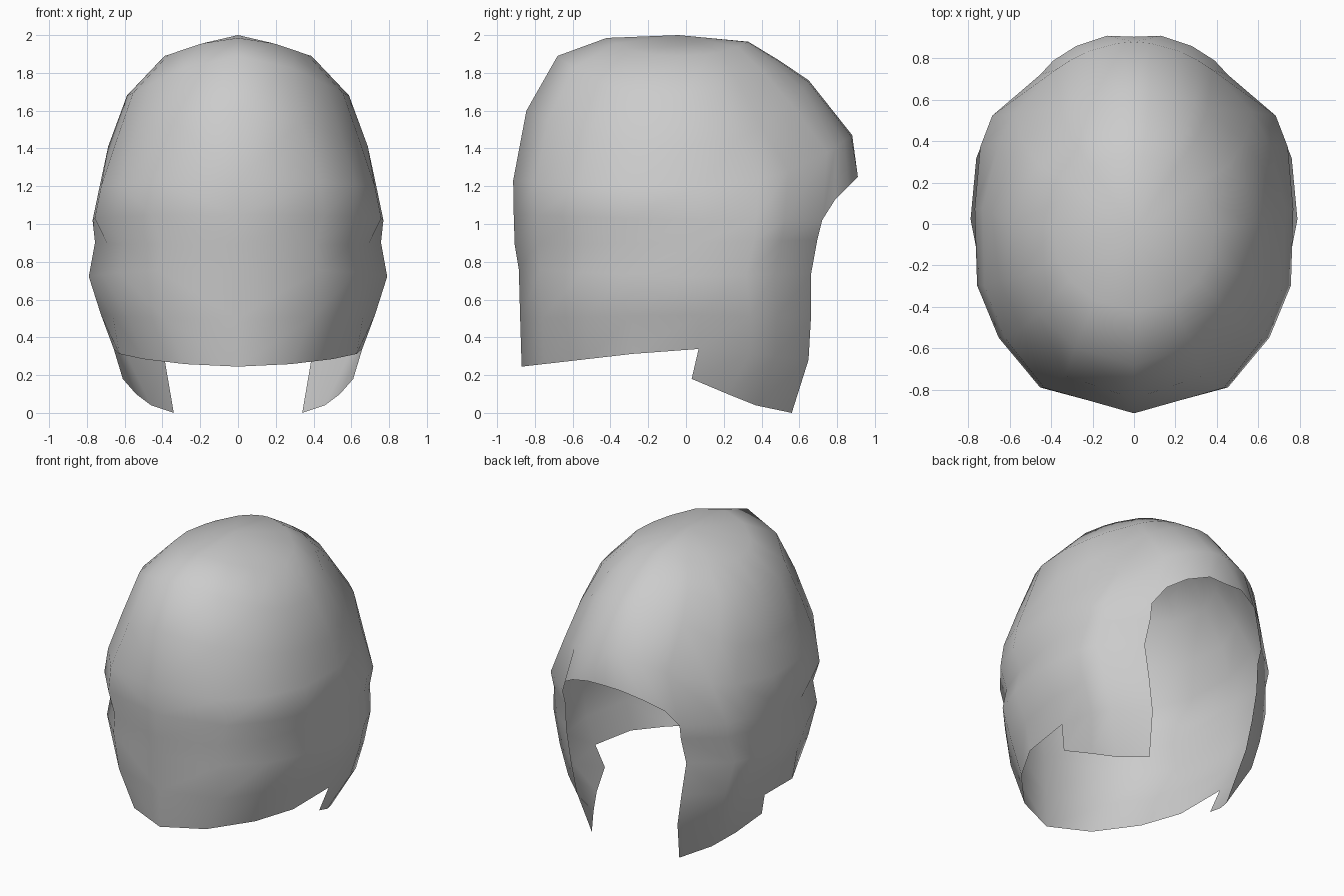
import bpy
import bmesh
from math import sin, cos, radians

cube = bpy.data.objects.get("Cube")
if cube:
    bpy.data.objects.remove(cube)

grey = bpy.data.materials.new("plain_grey")
grey.use_nodes = True
colour = (0.6, 0.6, 0.6, 1)
grey.diffuse_color = colour
grey.node_tree.nodes["Principled BSDF"].inputs["Base Color"].default_value = colour

# Columns run from the closed side (-y) round to the face opening (+y)
COLUMNS = [0, 30, 53, 71, 95, 116, 128, 148, 154, 162, 173, 180]
LAST = len(COLUMNS) - 1
EDGE = 7      # column along the side of the opening
NOTCH = 4     # column where the cheek guard starts

# Width of each column as a share of the row's half width
SIDE_TO_EDGE = [1, 0.965, 0.89, 0.59]
RIM = [0, 0.425, 0.76, 0.955] + SIDE_TO_EDGE
EAR = [0, 0.54, 0.8, 0.915] + SIDE_TO_EDGE
BROW = [0, 0.59, 0.85, 0.985] + SIDE_TO_EDGE
CROWN = [sin(radians(a)) ** 1.05 for a in COLUMNS[:-1]] + [0]
TEMPLE = BROW[:NOTCH] + CROWN[NOTCH:]

bm = bmesh.new()


def add_row(widths, z_power, ring):
    """Tilted half ring: end heights, half width, end depths and middle."""
    z_front, z_side, z_back, y_front, half_width, y_back, y_mid = ring
    row = {}
    for col, width in enumerate(widths):
        c = cos(radians(COLUMNS[col]))
        y_end, z_end = (y_front, z_front) if c > 0 else (y_back, z_back)
        c = abs(c)
        row[col] = bm.verts.new((half_width * width,
                                 y_mid + (y_end - y_mid) * c,
                                 z_side + (z_end - z_side) * c ** z_power))
    return row


def add_points(points, first):
    return {c: bm.verts.new(p) for c, p in enumerate(points, first)}


def bridge(low, high):
    for c in sorted(low):
        if c + 1 in low and c + 1 in high:
            bm.faces.new((low[c], low[c + 1], high[c + 1], high[c]))


# Cheek guard tip
cheek = add_points([(0.61, 0.03, 0.18), (0.54, 0.22, 0.1),
                    (0.46, 0.37, 0.04), (0.34, 0.56, 0)], NOTCH)

# Lower shell rows, stopping at the opening; the last one is at brow level
lower = [
    (RIM, (0.245, 0.345, 0.27, -0.87, 0.658, 0.765, 0)),
    (EAR, (0.50, 0.52, 0.50, -0.878, 0.725, 0.78, 0)),
    (EAR, (0.76, 0.72, 0.74, -0.885, 0.79, 0.79, -0.05)),
    (EAR, (0.89, 0.90, 0.92, -0.907, 0.757, 0.82, 0)),
    (BROW, (1.05, 1.02, 1.02, -0.912, 0.77, 0.85, 0)),
]
rows = [add_row(widths, 1, ring) for widths, ring in lower]
bridge(cheek, rows[0])

# Brow arch over the opening
rows[-1].update(add_points([(0.39, 0.79, 1.13), (0.28, 0.86, 1.2),
                            (0.13, 0.91, 1.25), (0, 0.905, 1.25)], EDGE + 1))

# Closed crown rows
crown = [
    (TEMPLE, (1.23, 1.20, 1.47, -0.915, 0.735, 0.88, 0)),
    (CROWN, (1.60, 1.41, 1.76, -0.845, 0.69, 0.65, 0)),
    (CROWN, (1.89, 1.68, 1.865, -0.68, 0.59, 0.495, -0.05)),
    (CROWN, (1.985, 1.89, 1.965, -0.42, 0.39, 0.33, -0.05)),
]
rows += [add_row(widths, 2.5, ring) for widths, ring in crown]
for low, high in zip(rows, rows[1:]):
    bridge(low, high)
top = bm.verts.new((0, -0.04, 2))
for c in range(LAST):
    bm.faces.new((rows[-1][c], rows[-1][c + 1], top))

bmesh.ops.recalc_face_normals(bm, faces=bm.faces)
for f in bm.faces:
    f.smooth = True
mesh = bpy.data.meshes.new("helmet_shell")
bm.to_mesh(mesh)
bm.free()
mesh.materials.append(grey)
shell = bpy.data.objects.new("helmet_shell", mesh)
bpy.context.collection.objects.link(shell)

# Mirror to the other half
mirror = shell.modifiers.new("mirror", "MIRROR")
mirror.use_clip = True
